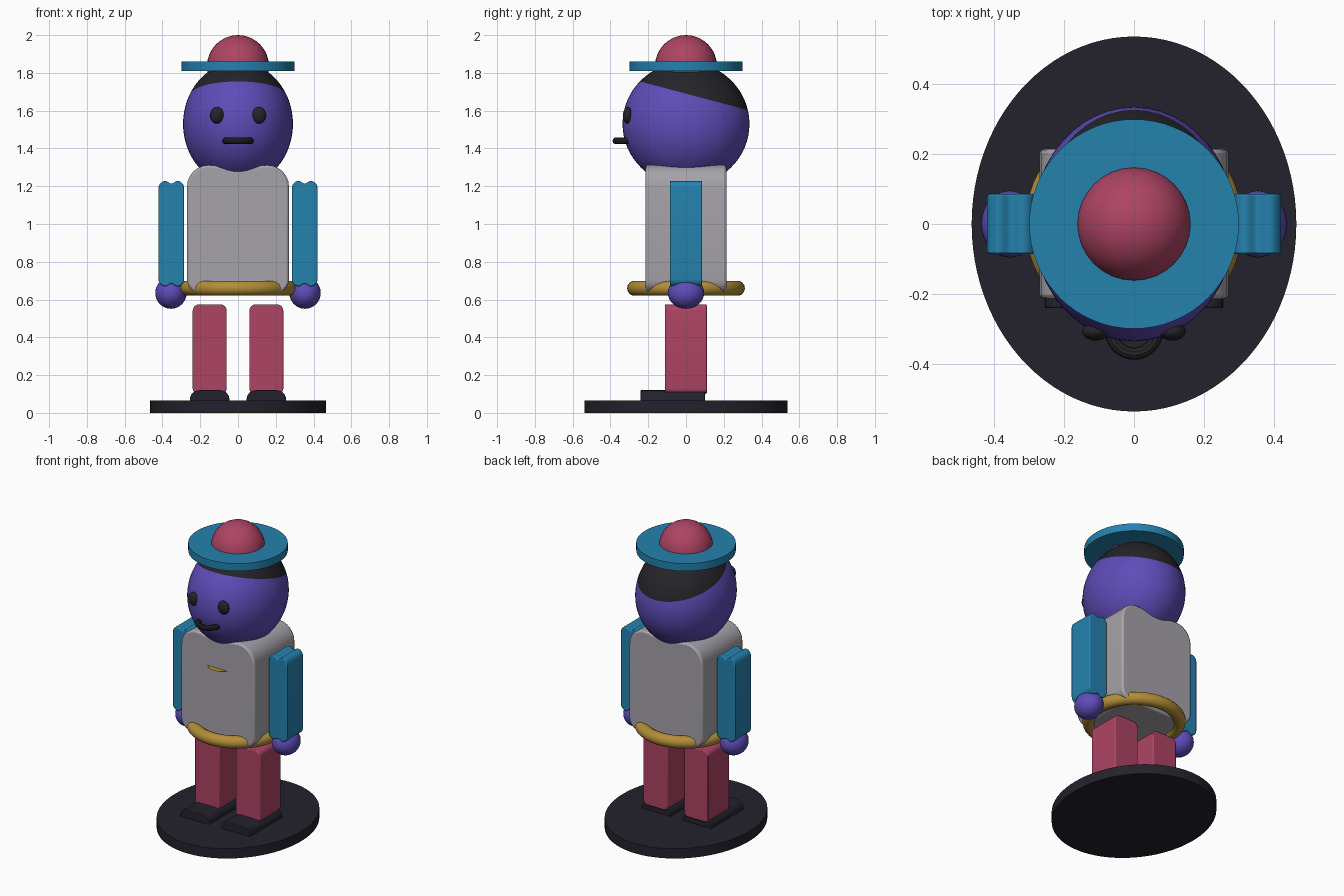
import bpy, bmesh, math
from mathutils import Matrix, Vector

if "Cube" in bpy.data.objects:
    bpy.data.objects.remove(bpy.data.objects["Cube"])


def colour(name, r, g, b):
    m = bpy.data.materials.new(name)
    lin = [((c / 255 + 0.055) / 1.055) ** 2.4 for c in (r, g, b)]
    m.diffuse_color = (*lin, 1)
    m.use_nodes = True
    m.node_tree.nodes["Principled BSDF"].inputs["Base Color"].default_value = m.diffuse_color
    return m


PURPLE = colour("purple_skin", 94, 76, 184)
BLUE = colour("blue_cloth", 36, 130, 174)
RED = colour("raspberry_red", 174, 68, 100)
GREY = colour("warm_grey", 166, 163, 169)
GOLD = colour("gold", 178, 142, 54)
DARK = colour("base_black", 35, 34, 44)
BLACK = colour("hair_black", 36, 36, 41)


def finish(name, bm, mats, angle=35):
    bmesh.ops.recalc_face_normals(bm, faces=bm.faces[:])
    me = bpy.data.meshes.new(name)
    bm.to_mesh(me)
    bm.free()
    for m in mats:
        me.materials.append(m)
    me.shade_smooth()
    me.set_sharp_from_angle(angle=math.radians(angle))
    ob = bpy.data.objects.new(name, me)
    bpy.context.collection.objects.link(ob)
    return ob


def placed(centre, scale):
    return Matrix.Translation(centre) @ Matrix.Diagonal((*scale, 1))


def ellipsoid(name, centre, radii, mat, seg=32):
    bm = bmesh.new()
    bmesh.ops.create_uvsphere(bm, u_segments=seg, v_segments=seg // 2, radius=1,
                              matrix=placed(centre, radii))
    return finish(name, bm, [mat])


def disc(name, rx, ry, z0, z1, mat, seg=64):
    bm = bmesh.new()
    bmesh.ops.create_cone(bm, cap_ends=True, segments=seg, radius1=1, radius2=1, depth=1,
                          matrix=placed((0, 0, (z0 + z1) / 2), (rx, ry, z1 - z0)))
    return finish(name, bm, [mat])


def ring(name, centre, major, minor, mat, seg=48, sides=14):
    bm = bmesh.new()
    rows = []
    for i in range(seg):
        a = 2 * math.pi * i / seg
        row = []
        for j in range(sides):
            b = 2 * math.pi * j / sides
            r = major + minor * math.cos(b)
            row.append(bm.verts.new(Vector(centre) + Vector(
                (r * math.cos(a), r * math.sin(a), minor * math.sin(b)))))
        rows.append(row)
    for i in range(seg):
        p, q = rows[i], rows[(i + 1) % seg]
        for j in range(sides):
            k = (j + 1) % sides
            bm.faces.new((p[j], q[j], q[k], p[k]))
    return finish(name, bm, [mat])


def half_outline(w, z, direction, rx, rz, dip):
    """Right-to-left top (or bottom) edge with rounded corners and a centre dip."""
    right = []
    for i in range(7):
        a = math.pi / 2 * i / 6
        right.append((w - rx + rx * math.cos(a), z - direction * rz * (1 - math.sin(a))))
    if dip:
        for t in (0.75, 0.5, 0.25):
            d = dip * (1 + math.cos(math.pi * t)) / 2
            right.append(((w - rx) * t, z - direction * d))
        return right + [(0, z - direction * dip)] + [(-x, h) for x, h in reversed(right)]
    return right + [(-x, h) for x, h in reversed(right)]


def block(name, cx, w, y0, y1, z0, z1, mat, top, bottom, dip=0.0, dip_low=0.0, edge=0.006):
    """Rounded front outline extruded from front to back."""
    pts = half_outline(w, z1, 1, *top, dip)
    pts += list(reversed(half_outline(w, z0, -1, *bottom, dip_low)))
    bm = bmesh.new()
    f = bm.faces.new([bm.verts.new((cx + x, y0, z)) for x, z in pts])
    ext = bmesh.ops.extrude_face_region(bm, geom=[f])
    bmesh.ops.translate(bm, vec=(0, y1 - y0, 0),
                        verts=[v for v in ext["geom"] if isinstance(v, bmesh.types.BMVert)])
    ob = finish(name, bm, [mat])
    bev = ob.modifiers.new("soft_rim", 'BEVEL')
    bev.width, bev.segments = edge, 2
    bev.limit_method, bev.angle_limit = 'ANGLE', math.radians(60)
    return ob


# Oval stand
disc("stand", 0.465, 0.537, 0, 0.065, DARK, 96)

# Paired limbs
for side, s in (("left", -1), ("right", 1)):
    block(side + "_foot", s * 0.15, 0.105, -0.24, 0.10, 0.06, 0.12, DARK,
          (0.05, 0.05), (0.006, 0.006), edge=0.003)
    block(side + "_leg", s * 0.15, 0.09, -0.112, 0.11, 0.10, 0.575, RED,
          (0.035, 0.035), (0.03, 0.03))
    block(side + "_arm", s * 0.353, 0.068, -0.086, 0.086, 0.67, 1.228, BLUE,
          (0.036, 0.04), (0.036, 0.04), 0.014, 0.014)
    ellipsoid(side + "_hand", (s * 0.355, 0, 0.635), (0.083, 0.096, 0.084), PURPLE)
    ellipsoid(side + "_eye", (s * 0.11, -0.308, 1.575), (0.038, 0.026, 0.044), BLACK, 20)

# Torso with raised shoulders, belt and a thin chest badge
block("torso", 0, 0.27, -0.215, 0.215, 0.635, 1.312, GREY,
      (0.115, 0.115), (0.07, 0.07), 0.025, edge=0.012)
ring("belt", (0, 0, 0.66), 0.272, 0.04, GOLD)
bm = bmesh.new()
bmesh.ops.create_circle(bm, cap_ends=True, segments=32, radius=0.085,
                        matrix=Matrix.Translation((0, -0.17, 1.107)))
finish("chest_badge", bm, [GOLD])

# Head, cut along a sloping hairline
bm = bmesh.new()
bmesh.ops.create_uvsphere(bm, u_segments=48, v_segments=32, radius=1,
                          matrix=placed((0, 0, 1.53), (0.291, 0.336, 0.328)))
hair_point, hair_normal = Vector((0, 0, 1.69)), Vector((0, 0.265, 1)).normalized()
bmesh.ops.bisect_plane(bm, geom=bm.verts[:] + bm.edges[:] + bm.faces[:],
                       plane_co=hair_point, plane_no=hair_normal)
for f in bm.faces:
    f.material_index = int((f.calc_center_median() - hair_point).dot(hair_normal) > 0)
finish("head", bm, [PURPLE, BLACK])

# Curved mouth
ring("mouth", (0, -0.305, 1.44), 0.066, 0.018, BLACK, 32, 10)

# Hat
disc("hat_brim", 0.3, 0.3, 1.81, 1.86, BLUE)
ellipsoid("hat_crown", (0, 0, 1.836), (0.164, 0.164, 0.164), RED)
